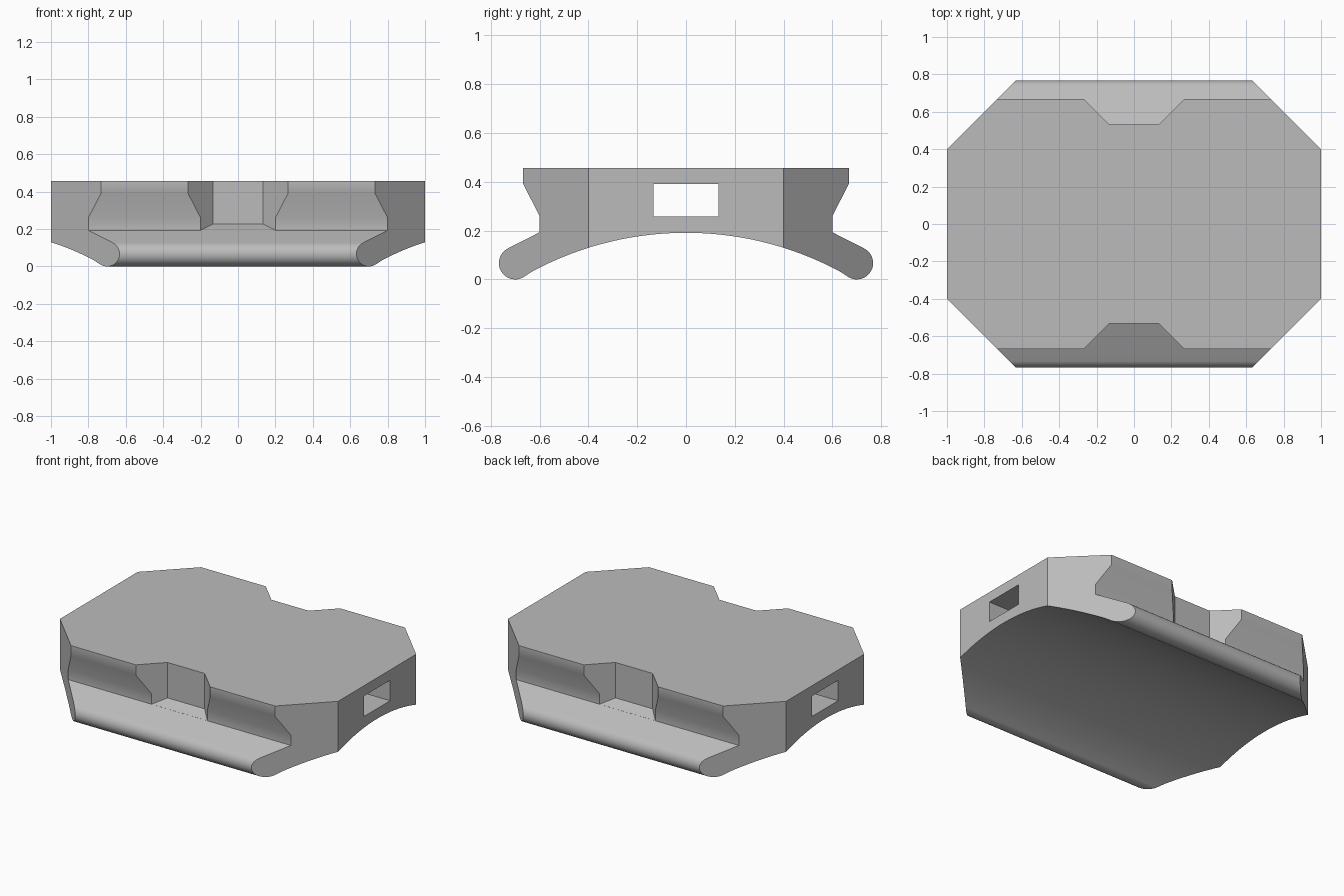
import bpy, bmesh
from math import sin, cos, pi, atan2, hypot, radians
from mathutils import Vector

cube = bpy.data.objects.get("Cube")
if cube:
    bpy.data.objects.remove(cube, do_unlink=True)


def finish(name, bm):
    bmesh.ops.recalc_face_normals(bm, faces=bm.faces)
    mesh = bpy.data.meshes.new(name)
    bm.to_mesh(mesh)
    bm.free()
    obj = bpy.data.objects.new(name, mesh)
    bpy.context.collection.objects.link(obj)
    return obj


def prism(name, points, offset):
    """Extrude a closed loop of 3D points by offset."""
    bm = bmesh.new()
    face = bm.faces.new([bm.verts.new(p) for p in points])
    ext = bmesh.ops.extrude_face_region(bm, geom=[face], use_keep_orig=True)
    new = [v for v in ext["geom"] if isinstance(v, bmesh.types.BMVert)]
    bmesh.ops.translate(bm, verts=new, vec=Vector(offset))
    return finish(name, bm)


def boolean(obj, cutter, operation):
    cutter.hide_render = True
    mod = obj.modifiers.new(operation, "BOOLEAN")
    mod.operation, mod.solver, mod.object = operation, "EXACT", cutter
    bpy.context.view_layer.objects.active = obj
    bpy.ops.object.modifier_apply(modifier=mod.name)
    bpy.data.objects.remove(cutter, do_unlink=True)


# Half of the cross-section: deck edge, undercut, rounded lip
TOP, LIP_R, ARC_R = 0.457, 0.067, 1.333
lip_y, lip_z, arc_z = 0.7, LIP_R, -1.142
half = [(0.667, TOP), (0.667, 0.39), (0.6, 0.26), (0.6, 0.193)]
start = radians(63.4)
end = atan2(arc_z - lip_z, -lip_y)
for i in range(17):
    a = start + (end - start) * i / 16
    half.append((lip_y + LIP_R * cos(a), lip_z + LIP_R * sin(a)))

# Concave underside arc
limit = atan2(lip_y, lip_z - arc_z)
for i in range(1, 17):
    a = limit * (1 - i / 16)
    half.append((ARC_R * sin(a), arc_z + ARC_R * cos(a)))
section = half + [(-y, z) for y, z in half[-2::-1]]
body = prism("saddle_body", [(-1.1, y, z) for y, z in section], (2.2, 0, 0))

# Chamfered plan outline
quarter = [(1, 0.4), (0.6, 0.8)]
plan = quarter + [(-x, y) for x, y in quarter[::-1]]
plan += [(-x, -y) for x, y in plan]
boolean(body, prism("outline_cutter", [(x, y, -0.1) for x, y in plan], (0, 0, 0.7)), "INTERSECT")

# Tapered notch in the middle of each long edge
for side in (-1, 1):
    bm = bmesh.new()
    for x, y, z in ((0.133, 0.533, 0.227), (0.2, 0.6, 0.1935), (0.4, 0.8, 0.25)):
        for sx in (-x, x):
            bm.verts.new((sx, side * y, z))
            bm.verts.new((sx, side * y, 0.6))
    bmesh.ops.convex_hull(bm, input=bm.verts)
    bmesh.ops.dissolve_limit(bm, angle_limit=0.001, verts=bm.verts, edges=bm.edges)
    boolean(body, finish("notch_cutter", bm), "DIFFERENCE")

# Rectangular slot through the whole length
slot = [(-1.2, y, z) for y, z in ((-0.133, 0.257), (0.133, 0.257), (0.133, 0.39), (-0.133, 0.39))]
boolean(body, prism("slot_cutter", slot, (2.4, 0, 0)), "DIFFERENCE")

# Plain grey finish
grey = bpy.data.materials.new("plain_grey")
grey.use_nodes = True
colour = (0.5, 0.5, 0.5, 1)
grey.diffuse_color = colour
grey.node_tree.nodes["Principled BSDF"].inputs["Base Color"].default_value = colour
body.data.materials.clear()
body.data.materials.append(grey)
for poly in body.data.polygons:
    poly.material_index = 0

bpy.ops.object.select_all(action="DESELECT")
body.select_set(True)
bpy.context.view_layer.objects.active = body
bpy.ops.object.shade_smooth_by_angle(angle=radians(30))
